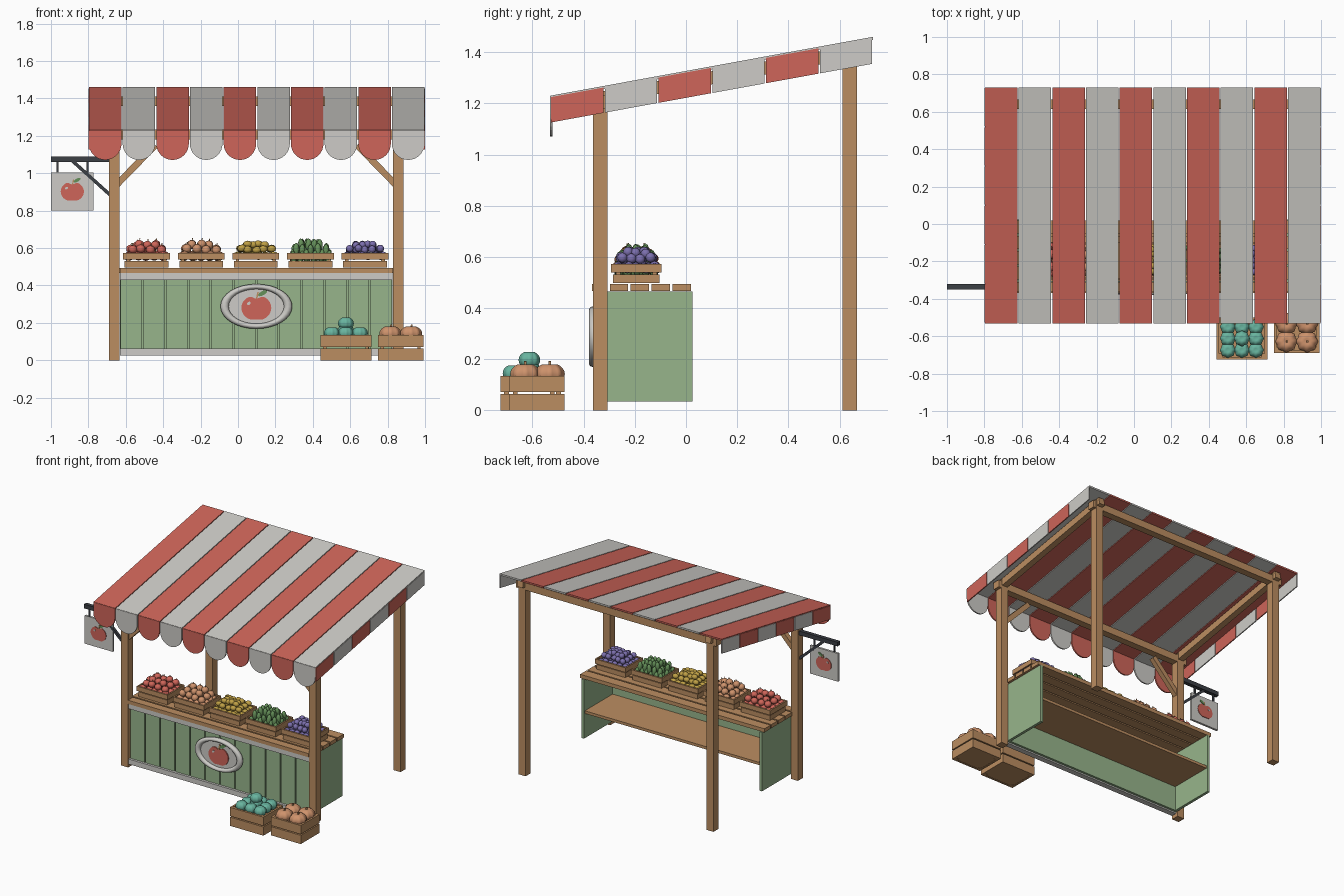
import bpy, bmesh, math, random
from mathutils import Vector, Matrix

random.seed(4)
if "Cube" in bpy.data.objects:
    bpy.data.objects.remove(bpy.data.objects["Cube"])


def material(name, *rgb):
    m = bpy.data.materials.new(name)
    m.use_nodes = True
    m.diffuse_color = (*rgb, 1)
    m.node_tree.nodes["Principled BSDF"].inputs["Base Color"].default_value = (*rgb, 1)
    return m


RED = material("red", 0.62, 0.13, 0.10)
WHITE = material("off white", 0.61, 0.60, 0.57)
WOOD = material("wood", 0.50, 0.27, 0.12)
GREEN = material("sage green", 0.31, 0.46, 0.26)
METAL = material("dark metal", 0.045, 0.05, 0.06)
ORANGE = material("orange", 0.62, 0.29, 0.15)
YELLOW = material("yellow", 0.52, 0.35, 0.06)
PURPLE = material("purple", 0.20, 0.16, 0.42)
TEAL = material("teal", 0.14, 0.46, 0.35)
LEAF = material("leaf green", 0.13, 0.28, 0.10)


def finish(name, bm, mat, smooth=False):
    bmesh.ops.recalc_face_normals(bm, faces=bm.faces)
    me = bpy.data.meshes.new(name)
    bm.to_mesh(me)
    bm.free()
    me.materials.append(mat)
    for p in me.polygons:
        p.use_smooth = smooth
    ob = bpy.data.objects.new(name, me)
    bpy.context.collection.objects.link(ob)
    return ob


def box(bm, x, y, z):
    """Box from (min, max) ranges."""
    c = Vector([(a + b) / 2 for a, b in (x, y, z)])
    s = [b - a for a, b in (x, y, z)]
    bmesh.ops.create_cube(bm, size=1, matrix=Matrix.Translation(c) @ Matrix.Diagonal((*s, 1)))


def beam(bm, p, q, w, h):
    """Rectangular bar between two points."""
    p, q = Vector(p), Vector(q)
    rot = (q - p).to_track_quat('X', 'Z').to_matrix().to_4x4()
    bmesh.ops.create_cube(bm, size=1, matrix=Matrix.Translation((p + q) / 2) @ rot
                          @ Matrix.Diagonal(((q - p).length, w, h, 1)))


def prism(bm, pts, axis, a, b):
    """Extrude a 2D outline along x or y."""
    place = (lambda u, v, w: (w, u, v)) if axis == 'x' else (lambda u, v, w: (u, w, v))
    lo = [bm.verts.new(place(u, v, a)) for u, v in pts]
    hi = [bm.verts.new(place(u, v, b)) for u, v in pts]
    bm.faces.new(lo)
    bm.faces.new(hi[::-1])
    for i in range(len(pts)):
        j = (i + 1) % len(pts)
        bm.faces.new((lo[i], lo[j], hi[j], hi[i]))


def ellipse(cx, cz, rx, rz, tilt=0, n=32):
    out = []
    for i in range(n):
        t = math.tau * i / n
        u, v = rx * math.cos(t), rz * math.sin(t)
        out.append((cx + u * math.cos(tilt) - v * math.sin(tilt),
                    cz + u * math.sin(tilt) + v * math.cos(tilt)))
    return out


# Striped canopy, scalloped front valance and side valances
LEFT, RIGHT, FRONT, BACK = -0.8, 1.0, -0.53, 0.73


def roof(y):
    return 1.23 + 0.1825 * (y - FRONT)


step, gap = (RIGHT - LEFT) / 10, 0.003
for first, mat, tag in ((0, RED, "red"), (1, WHITE, "white")):
    top, scallop, side = bmesh.new(), bmesh.new(), bmesh.new()
    for i in range(first, 10, 2):
        a, b = LEFT + i * step + gap, LEFT + (i + 1) * step - gap
        prism(top, [(FRONT, roof(FRONT)), (BACK, roof(BACK)),
                    (BACK, roof(BACK) - 0.012), (FRONT, roof(FRONT) - 0.012)], 'x', a, b)
        c, r = (a + b) / 2, (b - a) / 2
        arc = [(c + r * math.cos(t), 1.158 - r * math.sin(t))
               for t in (math.pi * k / 16 for k in range(17))]
        prism(scallop, arc + [(a, 1.228), (b, 1.228)], 'y', FRONT - 0.002, FRONT + 0.008)
    length = (BACK - FRONT) / 6
    for i in range(first, 6, 2):
        a, b = FRONT + i * length + gap, FRONT + (i + 1) * length - gap
        outline = [(a, roof(a) - 0.006), (b, roof(b) - 0.006), (b, roof(b) - 0.105), (a, roof(a) - 0.105)]
        for x in (LEFT, RIGHT - 0.008):
            prism(side, outline, 'x', x, x + 0.008)
    finish(f"canopy_{tag}", top, mat)
    finish(f"front_valance_{tag}", scallop, mat)
    finish(f"side_valance_{tag}", side, mat)

# Timber frame: posts, beams and braces
POSTS, YF, YB, H = (-0.662, 0.857), -0.335, 0.64, 0.028
posts, beams, braces = bmesh.new(), bmesh.new(), bmesh.new()
for x, inward in zip(POSTS, (1, -1)):
    for y in (YF, YB):
        box(posts, (x - H, x + H), (y - H, y + H), (0, roof(y) - 0.02))
    beam(beams, (x, YF - 0.05, roof(YF - 0.05) - 0.045), (x, YB + 0.05, roof(YB + 0.05) - 0.045), 0.045, 0.05)
    beam(braces, (x + inward * 0.015, YF, 0.94), (x + inward * 0.22, YF, 1.15), 0.035, 0.035)
for y in (YF, YB):
    box(beams, (POSTS[0] - 0.05, POSTS[1] + 0.05), (y - 0.026, y + 0.026), (roof(y) - 0.085, roof(y) - 0.033))
finish("posts", posts, WOOD)
finish("roof_beams", beams, WOOD)
finish("braces", braces, WOOD)

# Counter: plank front, side panels, trim, slatted top and shelf
X0, X1 = -0.632, 0.827
planks, panels, trim, slats = (bmesh.new() for _ in range(4))
w = (X1 - X0) / 12
for i in range(12):
    box(planks, (X0 + i * w + 0.004, X0 + (i + 1) * w - 0.004), (-0.345, -0.32), (0.04, 0.45))
box(planks, (X0, X1), (-0.325, -0.305), (0.035, 0.465))
for x in (X0, X1 - 0.02):
    box(panels, (x, x + 0.02), (-0.306, 0.025), (0.035, 0.465))
for z in (0.025, 0.43):
    box(trim, (X0, X1), (-0.362, -0.322), (z, z + 0.037))
box(slats, (X0, X1), (-0.368, -0.31), (0.467, 0.494))
for i in range(4):
    y = -0.298 + i * 0.082
    box(slats, (X0 - 0.015, X1 + 0.015), (y, y + 0.071), (0.467, 0.494))
finish("counter_planks", planks, GREEN)
finish("counter_sides", panels, GREEN)
finish("counter_trim", trim, WHITE)
finish("counter_top", slats, WOOD)
shelf = bmesh.new()
box(shelf, (X0 + 0.02, X1 - 0.02), (-0.305, 0.015), (0.215, 0.235))
finish("shelf", shelf, WOOD)


# Flat apple picture with stem and leaf
def apple_picture(name, cx, cz, r, y0, y1):
    pts = []
    for i in range(40):
        t = math.tau * i / 40
        u, v = math.cos(t), 0.86 * math.sin(t)
        v -= (0.25 if v > 0 else -0.1) * math.exp(-(u / 0.3) ** 2)
        pts.append((cx + r * u, cz + r * v))
    body, stem, leaf, shine = (bmesh.new() for _ in range(4))
    prism(body, pts, 'y', y0, y1)
    ym = (y0 + y1) / 2
    beam(stem, (cx, ym, cz + r * 0.55), (cx + r * 0.12, ym, cz + r * 1.05), abs(y1 - y0), r * 0.1)
    prism(leaf, ellipse(cx + r * 0.42, cz + r * 0.98, r * 0.34, r * 0.14, 0.5, 12), 'y', y0, y1)
    out = 0.002 if y1 > y0 else -0.002
    prism(shine, ellipse(cx - r * 0.5, cz + r * 0.3, r * 0.14, r * 0.1, 0.7, 12), 'y', y1, y1 + out)
    for part, bm, mat in (("body", body, RED), ("stem", stem, WOOD), ("leaf", leaf, LEAF), ("shine", shine, WHITE)):
        finish(f"{name}_{part}", bm, mat)


# Oval counter emblem
disc = bmesh.new()
prism(disc, ellipse(0.098, 0.288, 0.17, 0.1), 'y', -0.36, -0.34)
finish("emblem_disc", disc, WHITE)
bpy.ops.mesh.primitive_torus_add(major_segments=32, minor_segments=8, major_radius=1, minor_radius=0.13)
rim = bpy.context.object
rim.name = "emblem_rim"
rim.data.transform(Matrix.Translation((0.098, -0.36, 0.288)) @ Matrix.Diagonal((0.17, 0.15, 0.106, 1))
                   @ Matrix.Rotation(math.pi / 2, 4, 'X'))
rim.data.materials.append(WHITE)
bpy.ops.object.shade_smooth()
apple_picture("emblem_apple", 0.098, 0.28, 0.08, -0.36, -0.367)

# Hanging sign with bracket
bracket, board = bmesh.new(), bmesh.new()
box(bracket, (-1.0, -0.685), (YF - 0.014, YF + 0.014), (1.06, 1.09))
beam(bracket, (-0.685, YF, 0.885), (-0.89, YF, 1.07), 0.018, 0.018)
for x in (-0.965, -0.805):
    box(bracket, (x - 0.005, x + 0.005), (YF - 0.005, YF + 0.005), (1.0, 1.065))
box(board, (-1.0, -0.772), (YF - 0.008, YF + 0.008), (0.8, 1.005))
finish("sign_bracket", bracket, METAL)
finish("sign_board", board, WHITE)
apple_picture("sign_apple_front", -0.886, 0.902, 0.062, YF - 0.008, YF - 0.012)
apple_picture("sign_apple_back", -0.886, 0.902, 0.062, YF + 0.008, YF + 0.012)


# Slatted crates
def crate(name, cx, cy, z, w, d, h, flare=0.0, t=0.01):
    bm = bmesh.new()
    row = h / 2
    for k in range(2):
        hw, hd = w / 2 - flare * (1 - k), d / 2 - flare * (1 - k)
        zr = (z + k * row + 0.004 * k, z + (k + 1) * row - 0.004 * (1 - k))
        for s in (-1, 1):
            box(bm, (cx - hw, cx + hw), sorted((cy + s * hd, cy + s * (hd - t))), zr)
            box(bm, sorted((cx + s * hw, cx + s * (hw - t))), (cy - hd + t, cy + hd - t), zr)
    ix, iy = w / 2 - flare - t, d / 2 - flare - t
    for sx in (-1, 1):
        for sy in (-1, 1):
            box(bm, sorted((cx + sx * ix, cx + sx * (ix - 0.018))),
                sorted((cy + sy * iy, cy + sy * (iy - 0.018))), (z, z + h - 0.004))
    box(bm, (cx - ix, cx + ix), (cy - iy, cy + iy), (z + 0.002, z + 0.014))
    finish(name, bm, WOOD)


def ball(bm, c, scale, detail=2):
    tilt = Matrix.Rotation(random.uniform(-0.3, 0.3), 4, random.choice('XY'))
    bmesh.ops.create_icosphere(bm, subdivisions=detail, radius=1,
                               matrix=Matrix.Translation(c) @ tilt @ Matrix.Diagonal((*scale, 1)))


# Counter crates heaped with produce: colour, size, columns, rows
produce = (("apples", RED, (0.025, 0.025, 0.023), 5, 4), ("oranges", ORANGE, (0.025, 0.025, 0.025), 5, 4),
           ("lemons", YELLOW, (0.024, 0.019, 0.019), 6, 5), ("cucumbers", LEAF, (0.017, 0.017, 0.036), 6, 5),
           ("plums", PURPLE, (0.02, 0.02, 0.02), 6, 5))
for i, (name, mat, size, nx, ny) in enumerate(produce):
    cx, cy = -0.489 + i * 0.292, -0.194
    crate(f"{name}_crate", cx, cy, 0.497, 0.25, 0.197, 0.076, 0.008)
    bm, stems = bmesh.new(), bmesh.new()
    for layer, (z, spread) in enumerate(((0.565, 0.092), (0.6, 0.08), (0.623, 0.045))):
        cols, rows = nx - layer, ny - layer
        for a in range(cols):
            for b in range(rows):
                u, v = 2 * a / (cols - 1) - 1, 2 * b / (rows - 1) - 1
                p = Vector((cx + u * spread + random.uniform(-0.006, 0.006),
                            cy + v * spread * 0.72 + random.uniform(-0.005, 0.005),
                            z - size[2] * 0.3 + random.uniform(-0.005, 0.005)))
                ball(bm, p, size)
                if mat in (RED, ORANGE):
                    tip = p + Vector((0.004, 0, size[2] + 0.009))
                    beam(stems, p, tip, 0.004, 0.004)
    finish(name, bm, mat, True)
    finish(f"{name}_stems", stems, WOOD)


# Ground crates with ribbed melons and pumpkins
def ribbed(bm, c, r, squash):
    made = bmesh.ops.create_uvsphere(bm, u_segments=32, v_segments=12, radius=r)["verts"]
    for v in made:
        ring = math.hypot(v.co.x, v.co.y) / r
        k = 1 + 0.06 * math.cos(8 * math.atan2(v.co.y, v.co.x)) * ring
        dip = 0.25 * r * math.exp(-(ring / 0.3) ** 2)
        v.co = Vector((v.co.x * k, v.co.y * k, (v.co.z - math.copysign(dip, v.co.z)) * squash)) + Vector(c)


crate("melon_crate", 0.577, -0.612, 0, 0.272, 0.225, 0.135, 0, 0.014)
crate("pumpkin_crate", 0.87, -0.583, 0, 0.242, 0.215, 0.135, 0, 0.014)
melons, pumpkins, stalks = bmesh.new(), bmesh.new(), bmesh.new()
for x in (-0.075, 0, 0.075):
    for y in (-0.062, 0.0, 0.062):
        ribbed(melons, (0.577 + x, -0.612 + y, 0.145 if x or y else 0.16), 0.04, 0.9)
ribbed(melons, (0.577, -0.612, 0.197), 0.04, 0.9)
for x in (-0.055, 0.055):
    for y in (-0.045, 0.05):
        ribbed(pumpkins, (0.87 + x, -0.583 + y, 0.142), 0.056, 0.8)
        beam(stalks, (0.87 + x, -0.583 + y, 0.16), (0.874 + x, -0.583 + y, 0.192), 0.009, 0.009)
finish("melons", melons, TEAL, True)
finish("pumpkins", pumpkins, ORANGE, True)
finish("pumpkin_stalks", stalks, WOOD)
